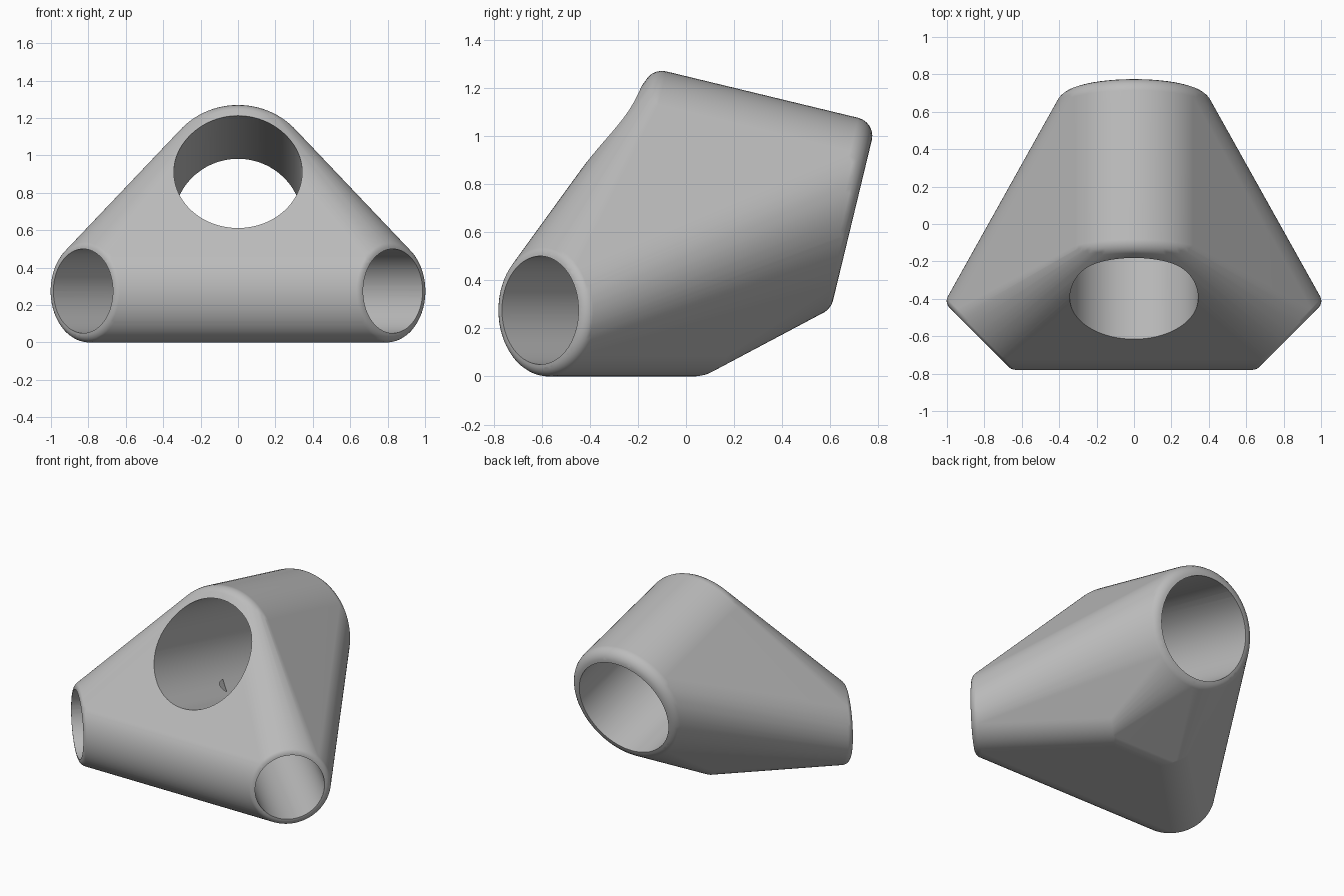
import bpy, bmesh, math
from mathutils import Vector, Matrix

old = bpy.data.objects.get("Cube")
if old:
    bpy.data.objects.remove(old, do_unlink=True)

SEGMENTS = 96
FILLET_STEPS = 6

grey = bpy.data.materials.new("plain_grey")
grey.use_nodes = True
colour = (0.5, 0.5, 0.5, 1)
grey.diffuse_color = colour
grey.node_tree.nodes["Principled BSDF"].inputs["Base Color"].default_value = colour


def tube_points(start, end, radius, fillet):
    """Points of a cylinder with rounded rims between two centres."""
    start, end = Vector(start), Vector(end)
    axis = (end - start).normalized()
    turn = axis.to_track_quat('Z', 'Y')
    points = []
    for centre, outward in ((start, -axis), (end, axis)):
        for i in range(FILLET_STEPS + 1):
            a = math.pi / 2 * i / FILLET_STEPS
            ring = radius - fillet + fillet * math.cos(a)
            middle = centre + outward * fillet * (math.sin(a) - 1)
            for k in range(SEGMENTS):
                t = math.tau * k / SEGMENTS
                points.append(middle + turn @ Vector((ring * math.cos(t), ring * math.sin(t), 0)))
    return points


def bore(name, start, end, radius):
    """Plain cylinder used as a cutter."""
    start, end = Vector(start), Vector(end)
    bm = bmesh.new()
    place = Matrix.Translation((start + end) / 2) @ (end - start).to_track_quat('Z', 'Y').to_matrix().to_4x4()
    bmesh.ops.create_cone(bm, cap_ends=True, segments=SEGMENTS, radius1=radius, radius2=radius,
                          depth=(end - start).length, matrix=place)
    return make_object(name, bm)


def make_object(name, bm):
    mesh = bpy.data.meshes.new(name)
    bm.to_mesh(mesh)
    bm.free()
    mesh.materials.append(grey)
    obj = bpy.data.objects.new(name, mesh)
    bpy.context.collection.objects.link(obj)
    return obj


# Tilted main socket axis, in the y-z plane
tilt = math.atan2(0.235, 0.972)
along = Vector((0, math.cos(tilt), -math.sin(tilt)))
across = Vector((0, math.sin(tilt), math.cos(tilt)))
main_front = across * 0.793 - along * 0.455
main_back = across * 0.793 + along * 0.52

# Level side sockets, mirrored
sides = [(Vector((s * 0.828, -0.606, 0.275)), Vector((s * 0.155, 0.067, 0.275))) for s in (1, -1)]

# Body: one skin stretched around the three rounded tubes
bm = bmesh.new()
cloud = tube_points(main_front, main_back, 0.42, 0.077)
for tip, inner in sides:
    cloud += tube_points(tip, inner, 0.275, 0.05)
for p in cloud:
    bm.verts.new(p)
hull = bmesh.ops.convex_hull(bm, input=bm.verts)
bmesh.ops.delete(bm, geom=[v for v in bm.verts if not v.link_faces], context='VERTS')
bmesh.ops.dissolve_limit(bm, angle_limit=math.radians(0.2), verts=bm.verts, edges=bm.edges)
bmesh.ops.recalc_face_normals(bm, faces=bm.faces)
body = make_object("corner_connector", bm)

# Bores: one right through, two blind
cutters = [bore("main_bore", main_front - along * 0.6, main_back + along * 0.2, 0.343)]
for tip, inner in sides:
    cutters.append(bore("side_bore", tip + (tip - inner) * 0.2, inner, 0.225))

bpy.ops.object.select_all(action='DESELECT')
bpy.context.view_layer.objects.active = body
body.select_set(True)
for cutter in cutters:
    cutter.hide_render = True
    mod = body.modifiers.new("cut", 'BOOLEAN')
    mod.operation = 'DIFFERENCE'
    mod.solver = 'EXACT'
    mod.object = cutter
    bpy.ops.object.modifier_apply(modifier=mod.name)
    bpy.data.objects.remove(cutter, do_unlink=True)

# Smooth skin with crisp bore rims and flat large faces
bpy.ops.object.shade_smooth_by_angle(angle=math.radians(30))
weighted = body.modifiers.new("weighted_normals", 'WEIGHTED_NORMAL')
weighted.keep_sharp = True
